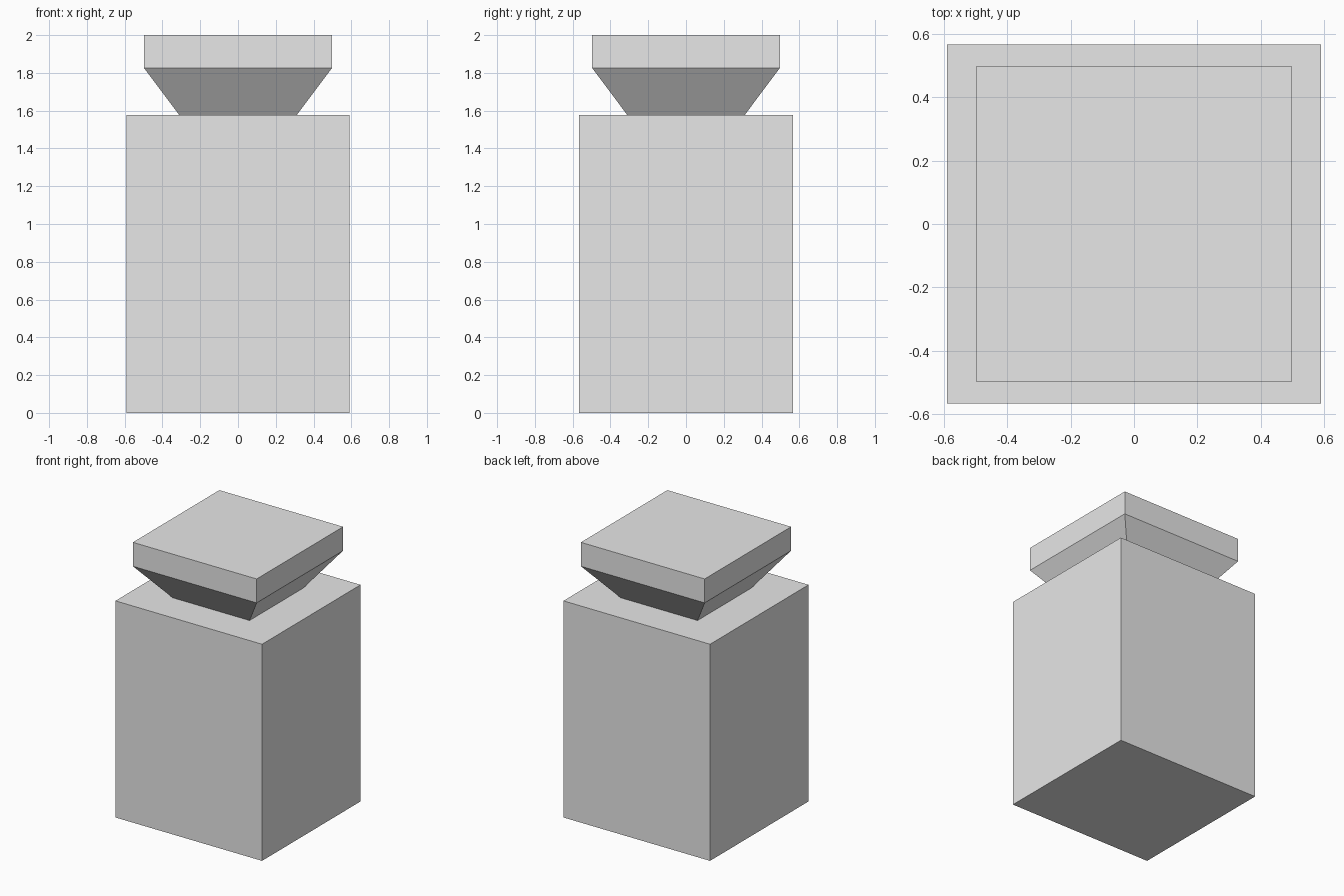
import bpy
import bmesh

cube = bpy.data.objects.get("Cube")
if cube:
    bpy.data.objects.remove(cube, do_unlink=True)

# Single plain colour
gray = bpy.data.materials.new("light_gray")
gray.use_nodes = True
color = (0.8, 0.8, 0.8, 1.0)
gray.diffuse_color = color
for node in gray.node_tree.nodes:
    if node.type == "BSDF_PRINCIPLED":
        node.inputs["Base Color"].default_value = color


def stacked_block(name, sections):
    """Closed flat-sided solid through rectangular (half x, half y, z) sections."""
    bm = bmesh.new()
    rings = []
    for hx, hy, z in sections:
        corners = [(-hx, -hy, z), (hx, -hy, z), (hx, hy, z), (-hx, hy, z)]
        rings.append([bm.verts.new(c) for c in corners])
    for low, high in zip(rings, rings[1:]):
        for i in range(4):
            j = (i + 1) % 4
            bm.faces.new((low[i], low[j], high[j], high[i]))
    bm.faces.new(rings[0][::-1])
    bm.faces.new(rings[-1])
    mesh = bpy.data.meshes.new(name)
    bm.to_mesh(mesh)
    bm.free()
    mesh.materials.append(gray)
    obj = bpy.data.objects.new(name, mesh)
    bpy.context.collection.objects.link(obj)
    return obj


# Tall rectangular body
BODY_TOP = 1.576
stacked_block("body", [(0.59, 0.566, 0), (0.59, 0.566, BODY_TOP)])

# Cap: flared neck below a square slab
stacked_block("cap", [(0.31, 0.31, BODY_TOP), (0.498, 0.497, 1.826), (0.498, 0.497, 2)])
